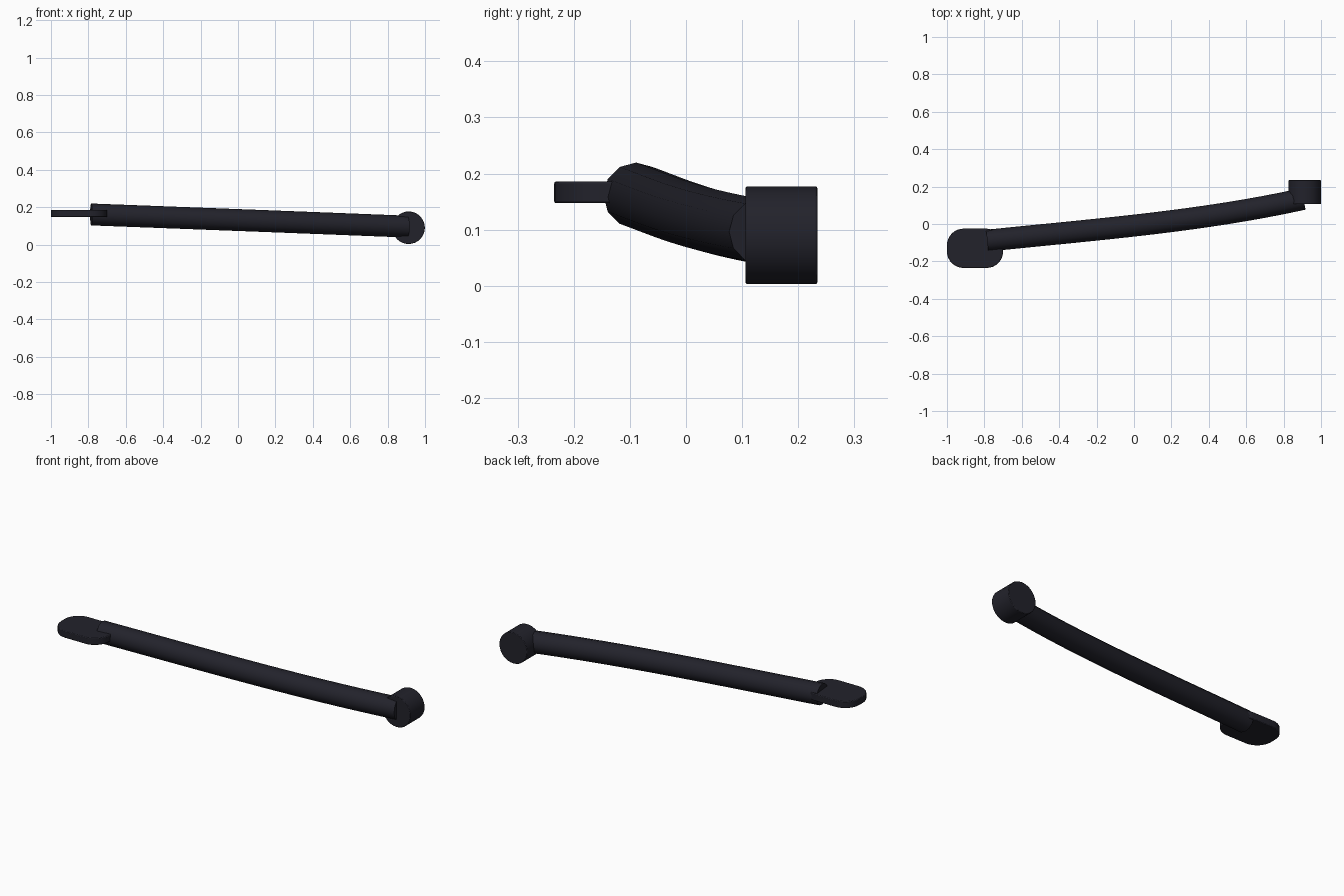
import bpy, bmesh, math

if "Cube" in bpy.data.objects:
    bpy.data.objects.remove(bpy.data.objects["Cube"])

mat = bpy.data.materials.new("dark_charcoal")
mat.diffuse_color = (0.016, 0.016, 0.024, 1)
mat.use_nodes = True
mat.node_tree.nodes["Principled BSDF"].inputs["Base Color"].default_value = mat.diffuse_color


def finish(name, bm, bevel=0.0):
    bmesh.ops.recalc_face_normals(bm, faces=bm.faces)
    me = bpy.data.meshes.new(name)
    bm.to_mesh(me)
    bm.free()
    me.materials.append(mat)
    ob = bpy.data.objects.new(name, me)
    bpy.context.collection.objects.link(ob)
    bpy.ops.object.select_all(action='DESELECT')
    bpy.context.view_layer.objects.active = ob
    ob.select_set(True)
    if bevel:
        m = ob.modifiers.new("edge_bevel", 'BEVEL')
        m.width, m.segments, m.limit_method = bevel, 2, 'ANGLE'
        m.angle_limit = math.radians(40)
    bpy.ops.object.shade_smooth_by_angle(angle=math.radians(35))


def extrude(outline, vec):
    bm = bmesh.new()
    f = bm.faces.new([bm.verts.new(p) for p in outline])
    r = bmesh.ops.extrude_face_region(bm, geom=[f], use_keep_orig=True)
    vs = [g for g in r["geom"] if isinstance(g, bmesh.types.BMVert)]
    bmesh.ops.translate(bm, vec=vec, verts=vs)
    return bm


# flat pad with rounded corners
cx, cy, hx, hy, r = -0.85, -0.13, 0.15, 0.105, 0.088
pts = []
for k, (sx, sy) in enumerate([(1, 1), (-1, 1), (-1, -1), (1, -1)]):
    for i in range(9):
        a = math.pi / 2 * (k + i / 8)
        pts.append((cx + sx * (hx - r) + r * math.cos(a),
                    cy + sy * (hy - r) + r * math.sin(a), 0.147))
finish("pad", extrude(pts, (0, 0, 0.039)), 0.004)

# pivot hub, a cylinder along y
hub = [(0.912 + 0.087 * math.cos(a), 0.106, 0.09 + 0.087 * math.sin(a))
       for a in (math.tau * i / 32 for i in range(32))]
finish("pivot_hub", extrude(hub, (0, 0.128, 0)), 0.003)

# gently bent arm: twelve-sided tube swept along a cubic Bezier
P = [(-0.785, -0.089, 0.161), (-0.2, -0.028, 0.139),
     (0.35, 0.012, 0.118), (0.905, 0.134, 0.096)]
N, SIDES, R = 16, 12, 0.0585
bm = bmesh.new()
rings = []
for i in range(N + 1):
    t = i / N
    s = 1 - t
    w = (s**3, 3*s*s*t, 3*s*t*t, t**3)
    d = (-s*s, s*s - 2*s*t, 2*s*t - t*t, t*t)
    x, y, z = (sum(w[k] * P[k][j] for k in range(4)) for j in range(3))
    dx, dy = (sum(d[k] * P[k][j] for k in range(4)) for j in range(2))
    l = math.hypot(dx, dy)
    rings.append([bm.verts.new((x - dy / l * R * math.cos(a),
                                y + dx / l * R * math.cos(a),
                                z + R * math.sin(a)))
                  for a in (math.tau * k / SIDES for k in range(SIDES))])
for a, b in zip(rings, rings[1:]):
    for k in range(SIDES):
        n = (k + 1) % SIDES
        bm.faces.new((a[k], a[n], b[n], b[k]))
bm.faces.new(rings[0])
bm.faces.new(rings[-1])
finish("arm", bm)
